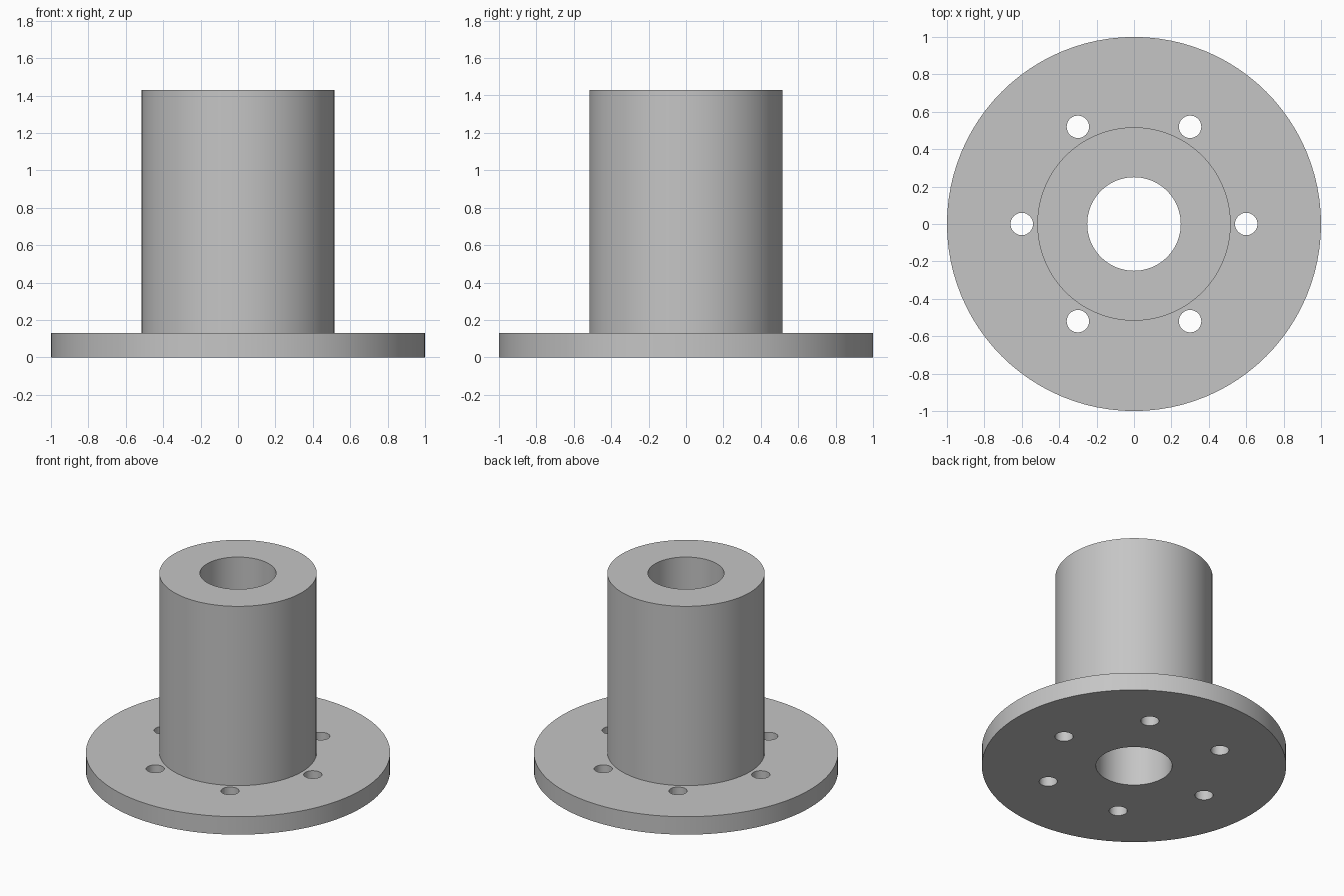
import bpy, bmesh, math
from mathutils import Matrix, Vector

if "Cube" in bpy.data.objects:
    bpy.data.objects.remove(bpy.data.objects["Cube"], do_unlink=True)

FLANGE_R, FLANGE_H = 1.0, 0.13
HUB_R, TOP = 0.517, 1.43
BORE_R = 0.25
HOLE_R, HOLE_RING, HOLES = 0.06, 0.6, 6
SEGMENTS = 96

grey = bpy.data.materials.new("plain grey")
grey.use_nodes = True
colour = (0.56, 0.56, 0.56, 1)
grey.diffuse_color = colour
grey.node_tree.nodes["Principled BSDF"].inputs["Base Color"].default_value = colour


def make_object(name, bm):
    bmesh.ops.recalc_face_normals(bm, faces=bm.faces)
    mesh = bpy.data.meshes.new(name)
    bm.to_mesh(mesh)
    bm.free()
    mesh.materials.append(grey)
    obj = bpy.data.objects.new(name, mesh)
    bpy.context.collection.objects.link(obj)
    return obj


# Flange, hub and bore: one closed profile turned about the z axis
profile = [(BORE_R, 0), (FLANGE_R, 0), (FLANGE_R, FLANGE_H),
           (HUB_R, FLANGE_H), (HUB_R, TOP), (BORE_R, TOP)]
bm = bmesh.new()
verts = [bm.verts.new((r, 0, z)) for r, z in profile]
edges = [bm.edges.new((a, b)) for a, b in zip(verts, verts[1:] + verts[:1])]
bmesh.ops.spin(bm, geom=verts + edges, cent=(0, 0, 0), axis=(0, 0, 1),
               angle=math.tau, steps=SEGMENTS, use_merge=True)
bmesh.ops.remove_doubles(bm, verts=bm.verts, dist=0.0001)
flange = make_object("flanged_hub", bm)

# Bolt hole cutters, evenly spaced around the hub
bm = bmesh.new()
for i in range(HOLES):
    spot = Matrix.Rotation(math.tau * i / HOLES, 3, 'Z') @ Vector((HOLE_RING, 0, FLANGE_H / 2))
    bmesh.ops.create_cone(bm, cap_ends=True, segments=32, radius1=HOLE_R, radius2=HOLE_R,
                          depth=FLANGE_H * 2, matrix=Matrix.Translation(spot))
cutter = make_object("bolt_hole_cutter", bm)

# Cut the holes, then discard the cutter
cut = flange.modifiers.new("bolt_holes", 'BOOLEAN')
cut.operation = 'DIFFERENCE'
cut.solver = 'EXACT'
cut.object = cutter
bpy.ops.object.select_all(action='DESELECT')
flange.select_set(True)
bpy.context.view_layer.objects.active = flange
bpy.ops.object.modifier_apply(modifier=cut.name)
bpy.data.objects.remove(cutter, do_unlink=True)

# Smooth round walls, crisp rims
bpy.ops.object.shade_smooth_by_angle(angle=math.radians(30))
